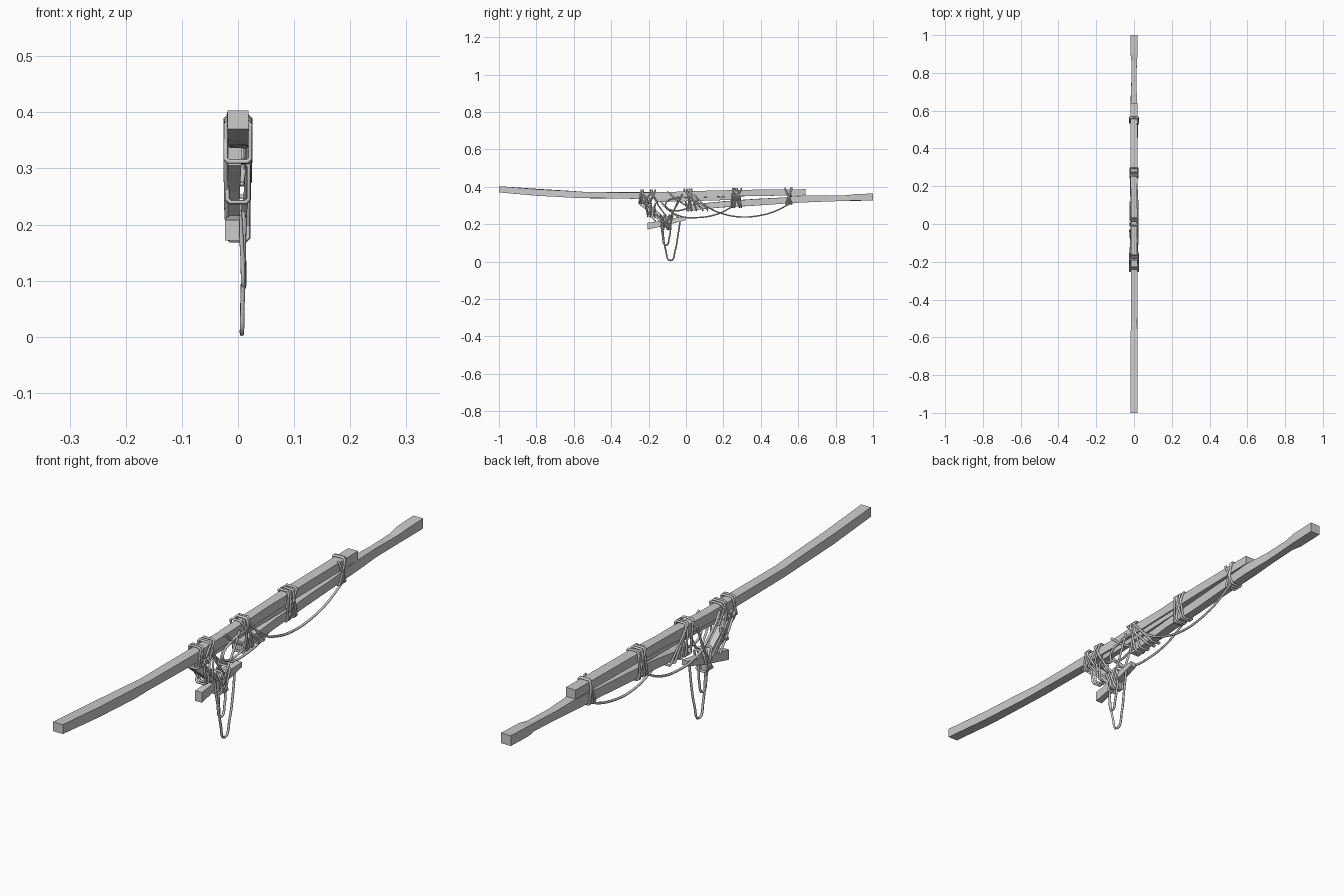
import bpy, bmesh, math, random
from mathutils import Vector
random.seed(4)


def timber(name, stations):
    """Square-cut stick; stations are (x, y, z_bottom, z_top, half_width)."""
    bm = bmesh.new()
    rings = []
    for i, (x, y, zb, zt, w) in enumerate(stations):
        j = 0.0015 if 0 < i < len(stations) - 1 else 0
        rings.append([bm.verts.new((x + sx * w + random.uniform(-j, j), y,
                                    z + random.uniform(-j, j)))
                      for sx, z in ((-1, zb), (1, zb), (1, zt), (-1, zt))])
    for a, b in zip(rings, rings[1:]):
        for k in range(4):
            bm.faces.new((a[k], a[(k + 1) % 4], b[(k + 1) % 4], b[k]))
    bm.faces.new(rings[0])
    bm.faces.new(rings[-1][::-1])
    bmesh.ops.recalc_face_normals(bm, faces=bm.faces)
    me = bpy.data.meshes.new(name)
    bm.to_mesh(me)
    bm.free()
    ob = bpy.data.objects.new(name, me)
    bpy.context.collection.objects.link(ob)


def rope(name, pts, smooth=True, r=0.0042):
    """Rope through points, as a swept tube."""
    cu = bpy.data.curves.new(name, 'CURVE')
    cu.dimensions = '3D'
    cu.bevel_depth = r
    cu.bevel_resolution = 1
    cu.use_fill_caps = True
    if smooth:
        sp = cu.splines.new('BEZIER')
        sp.bezier_points.add(len(pts) - 1)
        sp.resolution_u = 5
        for b, p in zip(sp.bezier_points, pts):
            b.co = p
            b.handle_left_type = b.handle_right_type = 'AUTO'
    else:
        sp = cu.splines.new('POLY')
        sp.points.add(len(pts) - 1)
        for b, p in zip(sp.points, pts):
            b.co = (*p, 1)
    ob = bpy.data.objects.new(name, cu)
    bpy.context.collection.objects.link(ob)
    bpy.context.view_layer.objects.active = ob
    bpy.ops.object.select_all(action='DESELECT')
    ob.select_set(True)
    bpy.ops.object.convert(target='MESH')


def lashing(name, turns, zt, zb, w=0.021, c=0.005):
    """Rope wound round the timbers; each turn is (y at top, y at bottom)."""
    pts = []
    for i, (t, b) in enumerate(turns):
        n = turns[min(i + 1, len(turns) - 1)][0]
        pts += [(w - c, t, zt), (w, t, zt - c), (w, b, zb + c), (w - c, b, zb),
                (c - w, b, zb), (-w, b, zb + c), (-w, n, zt - c), (c - w, n, zt)]
    rope(name, pts, smooth=False)


# Long bowed beam and the lower beam spliced beneath it
timber("main_beam", [
    (0, -1, .37, .403, .019), (0, -.8, .353, .388, .019), (0, -.6, .342, .376, .018),
    (0, -.52, .340, .372, .017), (0, -.25, .336, .370, .018), (0, -.1, .337, .372, .017),
    (0, .05, .342, .378, .018), (0, .15, .347, .379, .016), (0, .28, .350, .383, .018),
    (0, .64, .355, .387, .019)])
timber("lower_beam", [
    (0, .01, .268, .306, .017), (0, .08, .280, .309, .015), (0, .2, .291, .323, .016),
    (0, .35, .299, .334, .015), (0, .5, .308, .342, .017), (0, .64, .317, .353, .018),
    (0, .75, .322, .352, .013), (0, .86, .325, .354, .014), (0, .9, .325, .359, .018),
    (0, 1, .328, .364, .019)])
# Thin packing stick between the beams
timber("packing_stick", [(0, -.16, .318, .337, .011), (0, .05, .325, .342, .011),
                         (0, .25, .330, .348, .012)])

# Handle bar and its slanted posts
timber("handle_bar", [(-.010, -.205, .172, .208, .013), (-.006, -.1, .195, .222, .010),
                      (0, -.07, .204, .232, .012), (.004, 0, .222, .240, .011)])
timber("handle_post", [(-.006, -.25, .305, .345, .012), (-.008, -.19, .258, .302, .012),
                       (-.008, -.12, .195, .240, .010), (-.006, -.085, .172, .205, .008)])

# Lashings along the beams
lashing("front_lashing", [(-.24, -.25), (-.228, -.24), (-.24, -.20), (-.18, -.225),
                          (-.165, -.19), (-.19, -.155)], .383, .312, .022)
lashing("middle_lashing", [(.005, .03), (.018, .055), (.03, .005), (-.01, .09),
                           (.02, .115)], .388, .272)
lashing("splice_lashing", [(.25, .245), (.262, .26), (.275, .295), (.255, .285),
                           (.295, .25)], .391, .290)
lashing("rear_lashing", [(.53, .565), (.56, .55), (.565, .535)], .393, .307, .022)
lashing("handle_lashing", [(-.135, -.10), (-.115, -.085), (-.09, -.12), (-.07, -.095)],
        .250, .172, .018)
lashing("post_lashing", [(-.215, -.205), (-.185, -.19), (-.165, -.17)], .31, .24, .019)

# Slack ropes drooping between the lashings
rope("rear_slack_rope", [(.018, .56, .312), (.016, .47, .267), (.014, .38, .244),
                         (.013, .29, .239), (.015, .2, .255), (.019, .11, .295),
                         (.021, .02, .38)])
rope("front_slack_rope", [(-.018, .25, .295), (-.016, .17, .255), (-.015, .07, .236),
                          (-.014, -.03, .243), (-.017, -.11, .29), (-.02, -.16, .36)])
rope("inner_slack_rope", [(.018, .01, .345), (.02, -.05, .342), (.018, -.11, .305),
                          (.014, -.08, .275), (.018, .02, .285)])

# Tight ropes tying the handle to the beam
ties = [(.019, -.235, .335, .012, -.13, .225), (-.021, -.225, .34, -.018, -.11, .21),
        (.020, -.175, .345, .013, -.09, .225), (-.022, -.03, .355, -.016, -.10, .205),
        (.020, -.10, .375, .014, 0, .30), (-.020, -.16, .35, -.014, -.04, .235),
        (-.022, -.24, .33, -.020, -.16, .21), (.021, -.02, .36, .012, -.10, .215)]
for i, (x, y, z, x2, y2, z2) in enumerate(ties):
    a, b = Vector((x, y, z)), Vector((x2, y2, z2))
    rope(f"tie_rope_{i + 1}", [a, (a + b) / 2 + Vector((0, 0, -.006)), b])

# Hanging loops below the handle
rope("long_hanging_loop", [(.009, -.125, .235), (.010, -.122, .15), (.008, -.108, .06),
                           (.007, -.083, .0055), (.008, -.058, .06), (.010, -.043, .14),
                           (.009, -.03, .228)])
rope("short_hanging_loop", [(.003, -.135, .225), (.008, -.125, .14), (.010, -.107, .088),
                            (.011, -.09, .125), (.006, -.08, .215)])
